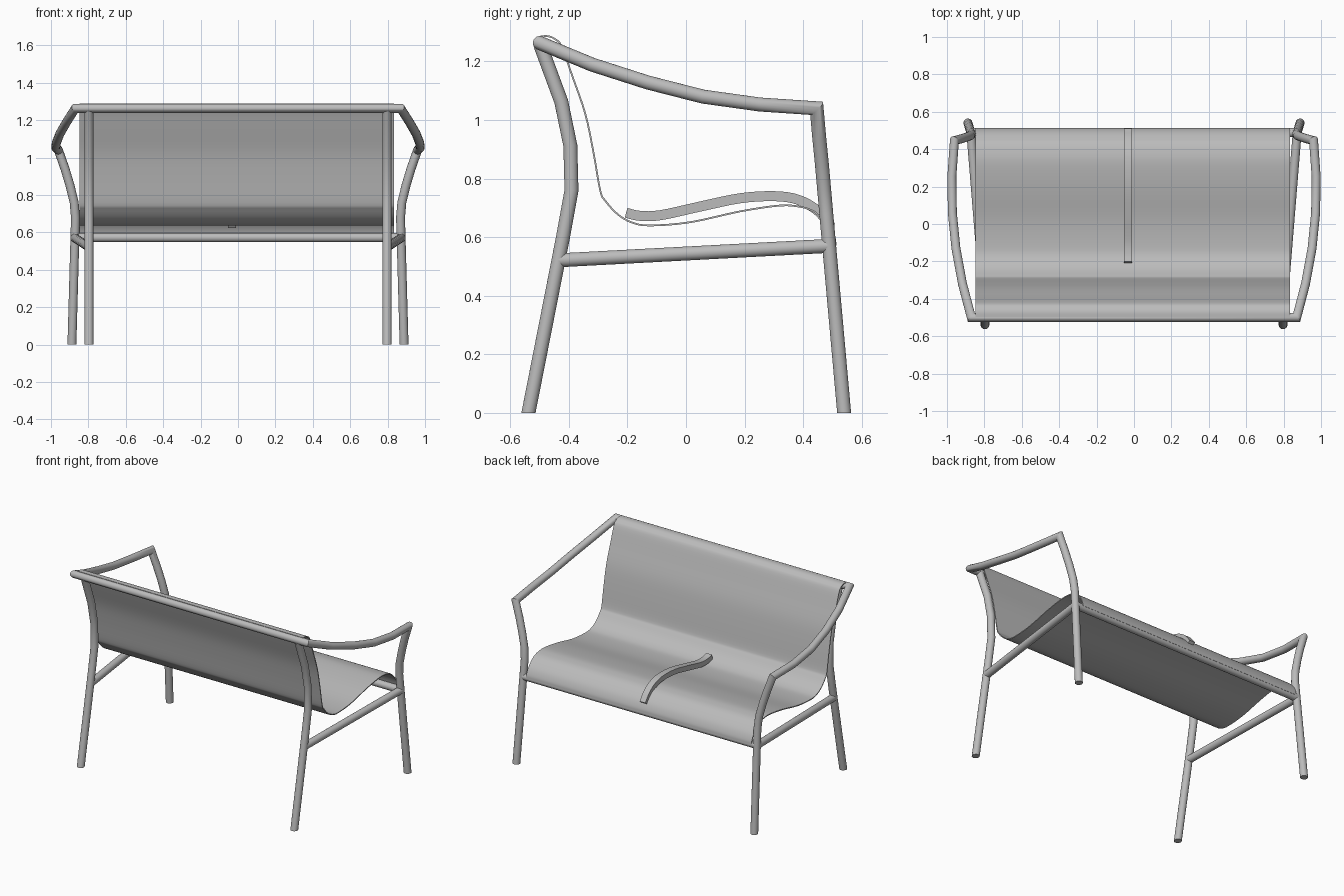
import bpy, bmesh, math
from mathutils import Vector

cube = bpy.data.objects.get("Cube")
if cube:
    bpy.data.objects.remove(cube, do_unlink=True)

RADIUS = 0.024
SIDES = 20

grey = bpy.data.materials.new("plain_grey")
grey.use_nodes = True
colour = (0.5, 0.5, 0.5, 1)
grey.diffuse_color = colour
grey.node_tree.nodes["Principled BSDF"].inputs["Base Color"].default_value = colour


def finish(name, bm, angle=40):
    bmesh.ops.recalc_face_normals(bm, faces=bm.faces)
    mesh = bpy.data.meshes.new(name)
    bm.to_mesh(mesh)
    bm.free()
    mesh.materials.append(grey)
    obj = bpy.data.objects.new(name, mesh)
    bpy.context.collection.objects.link(obj)
    bpy.ops.object.select_all(action='DESELECT')
    obj.select_set(True)
    bpy.context.view_layer.objects.active = obj
    bpy.ops.object.shade_smooth_by_angle(angle=math.radians(angle))
    return obj


def tube(name, points, flat_ends=False):
    """Round tube along a polyline with true mitred corners."""
    pts = [Vector(p) for p in points]
    dirs = [(b - a).normalized() for a, b in zip(pts, pts[1:])]
    u = dirs[0].orthogonal().normalized()
    v = dirs[0].cross(u)
    ring = []
    for i in range(SIDES):
        a = math.tau * i / SIDES
        ring.append(pts[0] + RADIUS * (u * math.cos(a) + v * math.sin(a)))
    up = Vector((0, 0, 1))
    if flat_ends:  # cut level with the floor
        ring = [p - dirs[0] * ((p - pts[0]).dot(up) / dirs[0].dot(up)) for p in ring]
    rings = [ring]
    for k in range(1, len(pts)):
        d = dirs[k - 1]
        n = d if k == len(pts) - 1 else d + dirs[k]
        if flat_ends and k == len(pts) - 1 and pts[k].z < 0.01:
            n = up
        ring = [p + d * ((pts[k] - p).dot(n) / d.dot(n)) for p in ring]
        rings.append(ring)
    bm = bmesh.new()
    loops = [[bm.verts.new(p) for p in r] for r in rings]
    for a, b in zip(loops, loops[1:]):
        for i in range(SIDES):
            j = (i + 1) % SIDES
            bm.faces.new((a[i], a[j], b[j], b[i]))
    bm.faces.new(loops[0])
    bm.faces.new(loops[-1])
    return finish(name, bm)


def smooth_path(points, steps=4):
    """Catmull-Rom resampling of a (y, z) path."""
    p = [Vector(q) for q in points]
    p = [2 * p[0] - p[1]] + p + [2 * p[-1] - p[-2]]
    out = []
    for a, b, c, d in zip(p, p[1:], p[2:], p[3:]):
        for s in range(steps):
            t = s / steps
            out.append(0.5 * (2 * b + (c - a) * t + (2 * a - 5 * b + 4 * c - d) * t * t
                              + (3 * b - a - 3 * c + d) * t ** 3))
    return out + [p[-2]]


def sheet(name, path, x0, x1, thickness):
    """Extrude a (y, z) path across x, with thickness below the path."""
    pts = smooth_path(path)
    under = []
    for i, p in enumerate(pts):
        t = (pts[min(i + 1, len(pts) - 1)] - pts[max(i - 1, 0)]).normalized()
        under.append(p + Vector((t.y, -t.x)) * thickness)
    bm = bmesh.new()
    rows = [[bm.verts.new((x, q.x, q.y)) for q in side]
            for side, x in ((pts, x0), (pts, x1), (under, x1), (under, x0))]
    for a, b in zip(rows, rows[1:] + rows[:1]):
        for i in range(len(pts) - 1):
            bm.faces.new((a[i], a[i + 1], b[i + 1], b[i]))
    for i in (0, -1):
        bm.faces.new([r[i] for r in rows])
    return finish(name, bm)


# Front legs, arms and top rail: one continuous bent tube
half_frame = [
    (0.888, 0.54, 0), (0.869, 0.479, 0.68), (0.876, 0.472, 0.76), (0.898, 0.464, 0.85),
    (0.925, 0.455, 0.94), (0.96, 0.446, 1.04), (0.974, 0.252, 1.053), (0.971, 0.058, 1.08),
    (0.952, -0.13, 1.128), (0.917, -0.32, 1.189), (0.87, -0.499, 1.263)]
mirrored = [(-x, y, z) for x, y, z in reversed(half_frame)]
tube("front_legs_arms_and_top_rail", half_frame + mirrored, flat_ends=True)

# Back legs and side stretchers
for side, label in ((1, "left"), (-1, "right")):
    x = 0.797 * side
    tube("back_leg_" + label, [
        (x, -0.538, 0), (x, -0.42, 0.6), (x, -0.391, 0.76), (x, -0.395, 0.913),
        (x, -0.426, 1.063), (x, -0.497, 1.255)], flat_ends=True)
    tube("side_stretcher_" + label, [(x, -0.435, 0.521), (0.872 * side, 0.485, 0.57)])

# Front rail under the seat lip
tube("front_rail", [(-0.87, 0.489, 0.572), (0.87, 0.489, 0.572)])

# Sling seat and back in one thin sheet
sheet("sling_seat", [
    (-0.497, 1.289), (-0.47, 1.289), (-0.446, 1.279), (-0.422, 1.253), (-0.385, 1.15),
    (-0.341, 1.022), (-0.313, 0.89), (-0.29, 0.76), (-0.273, 0.726), (-0.232, 0.681),
    (-0.184, 0.653), (-0.123, 0.643), (0.014, 0.654), (0.184, 0.691), (0.32, 0.711),
    (0.388, 0.707), (0.429, 0.695), (0.456, 0.676), (0.49, 0.64), (0.51, 0.6),
    (0.514, 0.572)], -0.848, 0.834, 0.006)

# Narrow wavy strip floating over the seat
sheet("seat_strip", [
    (-0.2, 0.7), (-0.157, 0.69), (-0.089, 0.692), (0.048, 0.722), (0.184, 0.75),
    (0.303, 0.757), (0.388, 0.744), (0.46, 0.704), (0.51, 0.645)], -0.053, -0.011, 0.034)
